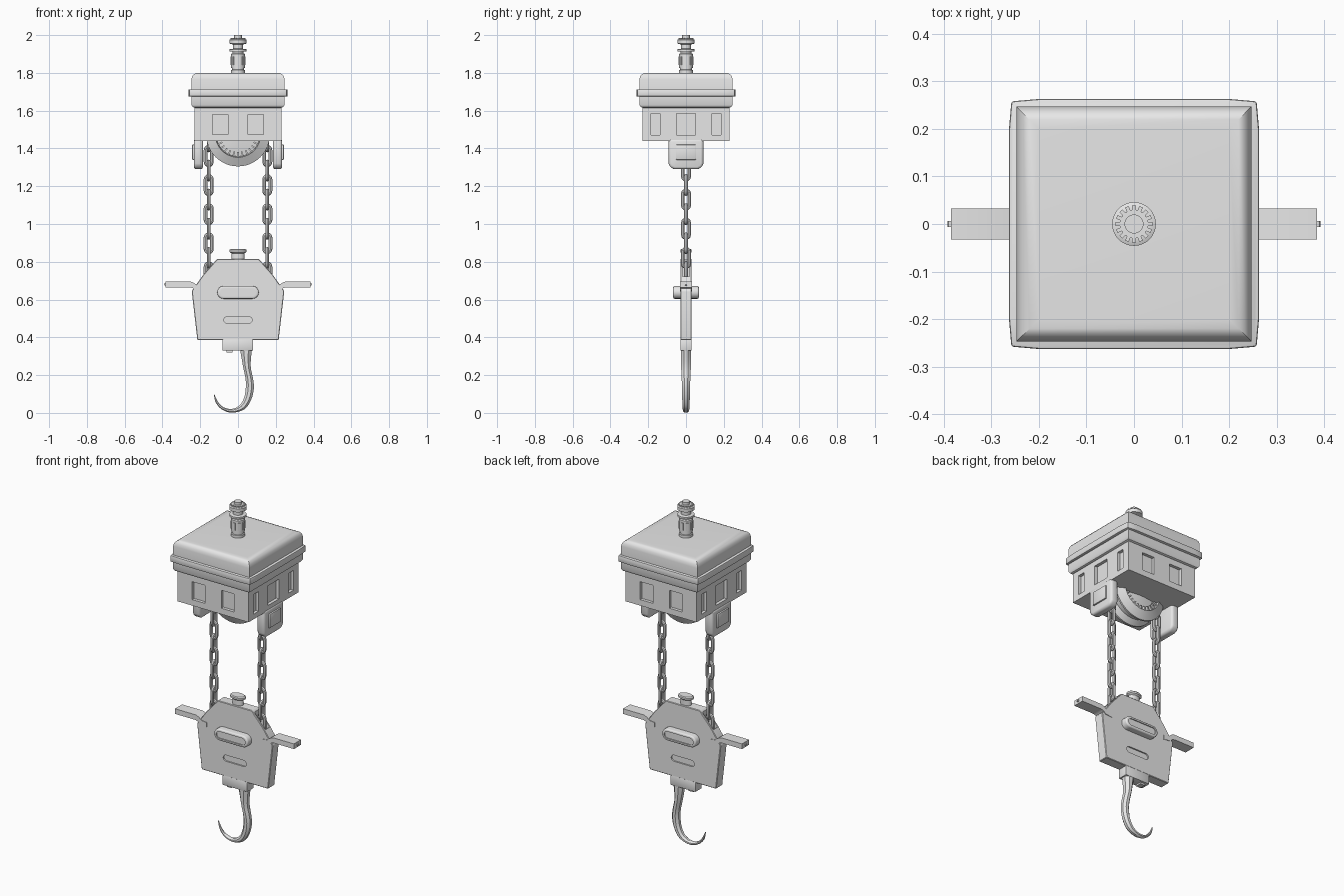
import bpy, bmesh, math
from mathutils import Vector

if "Cube" in bpy.data.objects:
    bpy.data.objects.remove(bpy.data.objects["Cube"])

steel = bpy.data.materials.new("steel grey")
steel.diffuse_color = (0.8, 0.8, 0.8, 1)
steel.use_nodes = True
steel.node_tree.nodes["Principled BSDF"].inputs["Base Color"].default_value = steel.diffuse_color


def finish(name, bm):
    bmesh.ops.recalc_face_normals(bm, faces=bm.faces)
    me = bpy.data.meshes.new(name)
    bm.to_mesh(me)
    bm.free()
    me.materials.append(steel)
    ob = bpy.data.objects.new(name, me)
    bpy.context.collection.objects.link(ob)
    return ob


def loft(name, rings, closed=False, bm=None):
    """Skin a list of equal-length point rings; cap the ends unless closed."""
    own = bm is None
    bm = bm or bmesh.new()
    vs = [[bm.verts.new(p) for p in r] for r in rings]
    n = len(vs[0])
    for i in range(len(vs) if closed else len(vs) - 1):
        a, b = vs[i], vs[(i + 1) % len(vs)]
        for j in range(n):
            bm.faces.new((a[j], a[(j + 1) % n], b[(j + 1) % n], b[j]))
    if not closed:
        bm.faces.new(vs[0])
        bm.faces.new(vs[-1])
    return finish(name, bm) if own else None


def bevel(ob, width, seg=3):
    m = ob.modifiers.new("bevel", 'BEVEL')
    m.width, m.segments, m.limit_method = width, seg, 'ANGLE'
    return ob


def prism(name, pts, axis, a, b, bm=None):
    """Extrude (h, z) points along x or y."""
    f = (lambda p, d: (p[0], d, p[1])) if axis == 'y' else (lambda p, d: (d, p[0], p[1]))
    return loft(name, [[f(p, d) for p in pts] for d in (a, b)], bm=bm)


def rect(h0, h1, z0, z1):
    return [(h0, z0), (h1, z0), (h1, z1), (h0, z1)]


def stadium(hw, hh, zc, n=8):
    pts = []
    for s in (1, -1):
        for k in range(n + 1):
            t = -math.pi / 2 + math.pi * k / n
            pts.append((s * (hw - hh + hh * math.cos(t)), zc + s * hh * math.sin(t)))
    return pts


def lathe(name, prof, n=32, axis='z', z=0):
    def pt(r, h, t):
        c, s = r * math.cos(t), r * math.sin(t)
        return (c, s, h) if axis == 'z' else (c, h, z + s)
    return loft(name, [[pt(r, h, 2 * math.pi * k / n) for k in range(n)] for r, h in prof])


def squares(name, prof):
    return loft(name, [[(-h, -h, z), (h, -h, z), (h, h, z), (-h, h, z)] for h, z in prof])


def cut(ob, bm):
    c = finish("cutter", bm)
    c.hide_render = True
    m = ob.modifiers.new("cut", 'BOOLEAN')
    m.object, m.operation, m.solver = c, 'DIFFERENCE', 'EXACT'


# Housing with recessed windows
housing = squares("housing", [(.23, 1.44), (.23, 1.64)])
bm = bmesh.new()
for s in (-1, 1):
    for x in (-.094, .094):
        prism("", rect(x - .041, x + .041, 1.475, 1.58), 'y', s * .212, s * .25, bm)
    for y0, y1 in ((-.185, -.138), (-.05, .05), (.138, .185)):
        prism("", rect(y0, y1, 1.47, 1.585), 'x', s * .212, s * .25, bm)
cut(housing, bm)

# Lid, belt and lower collar
squares("lid", [(.247, 1.70), (.247, 1.765), (.243, 1.782), (.234, 1.793), (.22, 1.799), (.2, 1.8)])
belt = []
for k in range(4):
    c, s = round(math.cos(k * math.pi / 2)), round(math.sin(k * math.pi / 2))
    for x, y in ((-.258, -.258), (-.2, -.263), (.2, -.263)):
        belt.append((c * x - s * y, s * x + c * y))
bevel(loft("belt", [[(x, y, z) for x, y in belt] for z in (1.675, 1.713)]), .005, 2)
squares("collar", [(.23, 1.615), (.24, 1.62), (.247, 1.632), (.247, 1.68)])

# Top stem with rings, slots and toothed flange
lathe("stem", [(.037, 1.79), (.037, 1.815), (.032, 1.817), (.032, 1.825), (.036, 1.827),
               (.036, 1.9), (.03, 1.904), (.03, 1.912), (.045, 1.914), (.045, 1.925),
               (.026, 1.928), (.026, 1.95), (.046, 1.955), (.046, 1.975), (.037, 1.979),
               (.03, 1.979), (.03, 1.985), (.02, 1.985), (.02, 2.0)])


def radial_blocks(name, n, r, dr, dt, dh, h, axis='z', z=0):
    bm = bmesh.new()
    for k in range(n):
        t = 2 * math.pi * k / n
        u, v = Vector((math.cos(t), math.sin(t))), Vector((-math.sin(t), math.cos(t)))
        q = [u * (r + a * dr) + v * b * dt for a, b in ((-1, -1), (1, -1), (1, 1), (-1, 1))]
        loft("", [[(p.x, p.y, e) if axis == 'z' else (p.x, e, z + p.y) for p in q]
                  for e in (h - dh, h + dh)], bm=bm)
    return finish(name, bm)


radial_blocks("flange_teeth", 16, .034, .005, .004, .005, 1.98)
radial_blocks("stem_ribs", 8, .035, .004, .007, .022, 1.865)

# Pulley wheel
ZP = 1.473
lathe("pulley", [(.03, -.06), (.115, -.045), (.12, -.07), (.168, -.045), (.168, -.035), (.14, -.012),
                 (.14, .012), (.168, .035), (.168, .045), (.12, .07), (.115, .045), (.03, .06)],
      48, 'y', ZP)
for s in (-1, 1):
    radial_blocks("pulley_ribs", 28, .105, .013, .004, .008, s * .055, 'y', ZP)


# Chains of interlocked links
def link(bm, x, z, turned, r=.0095, hw=.017, hh=.0485):
    path = []
    for s in (1, -1):
        for k in range(7):
            t = math.pi * k / 6
            path.append((s * hw * math.cos(t), s * (hh - hw + hw * math.sin(t)),
                         s * math.cos(t), s * math.sin(t)))
    rings = []
    for h, v, nh, nv in path:
        ring = []
        for k in range(8):
            a = 2 * math.pi * k / 8
            p, d = h + nh * r * math.cos(a), r * math.sin(a)
            zz = z + v + nv * r * math.cos(a)
            ring.append((x + d, p, zz) if turned else (x + p, d, zz))
        rings.append(ring)
    loft("", rings, True, bm)


for s, side in ((-1, "left"), (1, "right")):
    bm = bmesh.new()
    for i in range(10):
        link(bm, s * .155, 1.437 - .077 * i, i % 2 == 0)
    finish(side + "_chain", bm)

    # Rounded side bracket and its raised panel
    b = prism(side + "_bracket", [(-.092, 1.45), (-.092, 1.32), (-.083, 1.299), (-.062, 1.29),
              (.062, 1.29), (.083, 1.299), (.092, 1.32), (.092, 1.45)], 'x', s * .185, s * .234)
    bevel(b, .014)
    bevel(prism(side + "_bracket_panel", rect(-.053, .053, 1.34, 1.42), 'x', s * .23, s * .243), .004, 2)

    # Bent handle and end pin
    prism(side + "_handle", [(s * x, z) for x, z in (
        (.385, .665), (.385, .695), (.25, .695), (.232, .688), (.212, .672), (.18, .668),
        (.18, .642), (.222, .646), (.238, .66), (.255, .665))], 'y', -.033, .033)
    prism(side + "_handle_pin", stadium(.0061, .006, .68, 4), 'y', -.006, .006).location.x = s * .386

# Hook block plate with chain slots and a shallow recess on both faces
half = [(.215, .385), (.245, .645), (.185, .73), (.11, .815)]
block = prism("hook_block", half + [(-x, z) for x, z in reversed(half)], 'y', -.03, .03)
bevel(block, .003, 1)
bm = bmesh.new()
for s in (-1, 1):
    prism("", rect(s * .155 - .036, s * .155 + .036, .685, .86), 'y', -.019, .019, bm)
    prism("", stadium(.075, .018, .492), 'y', s * .022, s * .05, bm)
cut(block, bm)

# Oval boss through the plate, with sunken faces
boss = bevel(prism("oval_boss", stadium(.11, .034, .638), 'y', -.068, .068), .008)
bm = bmesh.new()
for s in (-1, 1):
    prism("", stadium(.094, .02, .638), 'y', s * .062, s * .09, bm)
cut(boss, bm)

# Top knob, hook socket and small lug
lathe("block_knob", [(.034, .81), (.034, .845), (.046, .852), (.046, .862), (.04, .867)], 24).scale.y = .65
bevel(prism("hook_socket", rect(-.082, .08, .33, .39), 'y', -.03, .03), .004, 2)
prism("socket_lug", rect(-.06, -.03, .32, .335), 'y', -.018, .018)

# Hook: (outer x, outer z, inner x, inner z, half thickness)
keys = [(.074, .34, .01, .34, .028), (.067, .25, .026, .25, .026), (.08, .18, .04, .18, .023),
        (.084, .13, .041, .13, .021), (.07, .07, .032, .08, .02), (.035, .02, .008, .04, .018),
        (-.03, .001, -.033, .021, .015), (-.085, .018, -.078, .031, .011),
        (-.118, .055, -.108, .062, .007), (-.128, .098, -.125, .098, .003)]
K = [Vector(k) for k in keys]
samples = []
for i in range(len(K) - 1):
    a, b, c, d = K[max(i - 1, 0)], K[i], K[i + 1], K[min(i + 2, len(K) - 1)]
    for t in (0, .25, .5, .75):
        samples.append(.5 * (2 * b + (c - a) * t + (2 * a - 5 * b + 4 * c - d) * t * t
                             + (3 * b - a - 3 * c + d) * t ** 3))
samples.append(K[-1])
section = [(1, .4), (.4, 1), (-.4, 1), (-1, .4), (-1, -.4), (-.4, -1), (.4, -1), (1, -.4)]
loft("hook", [[((ox + ix) / 2 + u * (ox - ix) / 2, v * th, (oz + iz) / 2 + u * (oz - iz) / 2)
               for u, v in section] for ox, oz, ix, iz, th in samples])

# Bake modifiers, drop cutters, smooth by angle
dg = bpy.context.evaluated_depsgraph_get()
baked = [(o, bpy.data.meshes.new_from_object(o.evaluated_get(dg)))
         for o in bpy.data.objects if not o.hide_render]
for o, me in baked:
    o.modifiers.clear()
    o.data = me
    me.shade_smooth()
    me.set_sharp_from_angle(angle=math.radians(32))
for o in [o for o in bpy.data.objects if o.hide_render]:
    bpy.data.objects.remove(o)
